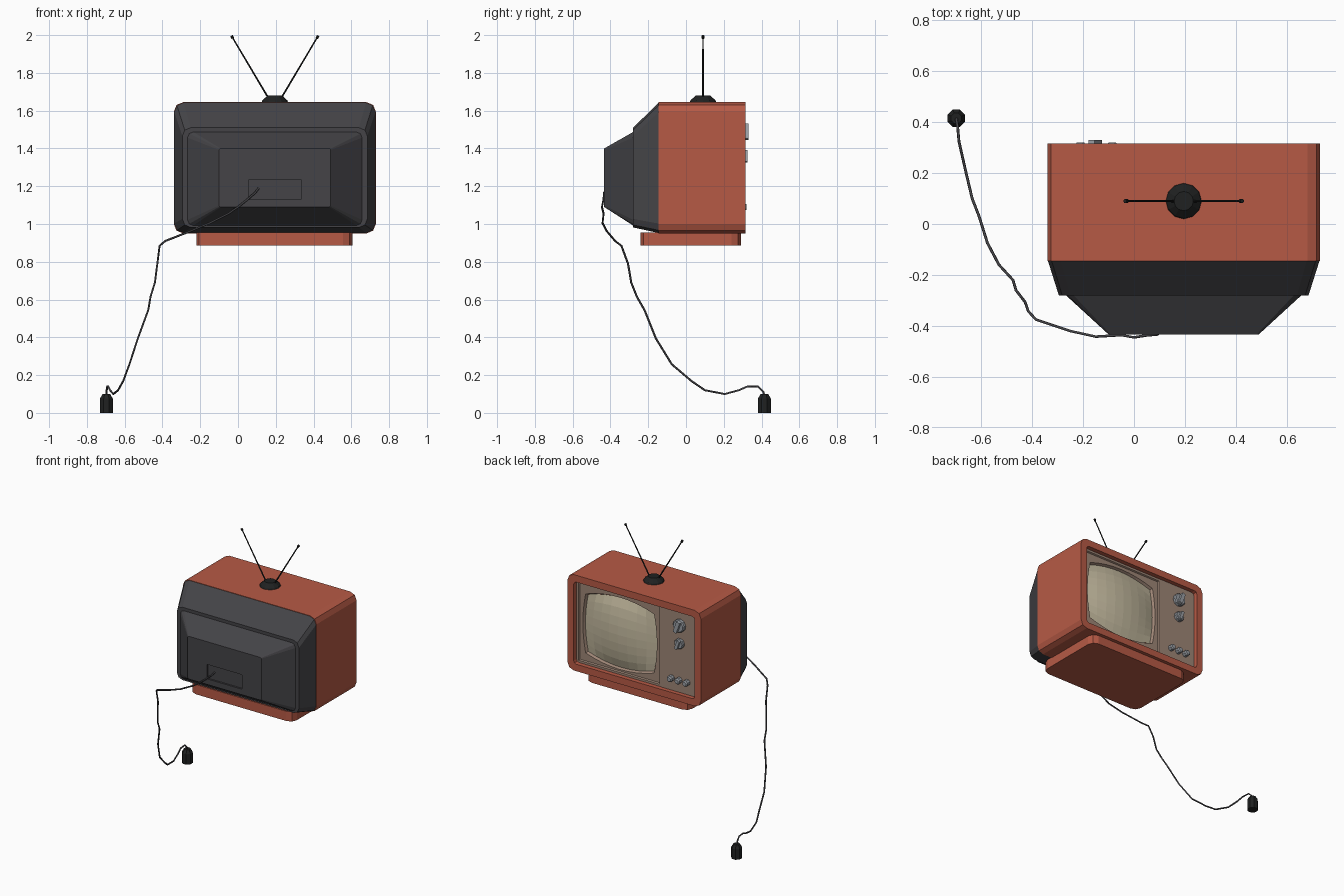
import bpy, bmesh, math
from mathutils import Vector

if "Cube" in bpy.data.objects:
    bpy.data.objects.remove(bpy.data.objects["Cube"])


def mat(name, r, g, b):
    m = bpy.data.materials.new(name)
    m.diffuse_color = (r, g, b, 1)
    m.use_nodes = True
    m.node_tree.nodes["Principled BSDF"].inputs["Base Color"].default_value = m.diffuse_color
    return m


RED = mat("brick_red", 0.47, 0.102, 0.06)
GREY = mat("charcoal", 0.058, 0.057, 0.063)
BLACK = mat("black", 0.014, 0.015, 0.015)
TAN = mat("taupe", 0.34, 0.235, 0.18)
GLASS = mat("cream_glass", 0.54, 0.48, 0.34)
METAL = mat("knob_grey", 0.32, 0.34, 0.37)


def finish(name, bm, material, face_y=False):
    bmesh.ops.remove_doubles(bm, verts=bm.verts, dist=1e-5)
    bmesh.ops.recalc_face_normals(bm, faces=bm.faces)
    bm.normal_update()
    if face_y and sum(f.normal.y * f.calc_area() for f in bm.faces) < 0:
        bmesh.ops.reverse_faces(bm, faces=bm.faces)
    me = bpy.data.meshes.new(name)
    bm.to_mesh(me)
    bm.free()
    me.materials.append(material)
    ob = bpy.data.objects.new(name, me)
    bpy.context.collection.objects.link(ob)
    return ob


def loft(name, rings, material, caps=True, face_y=False):
    """Join rings of equal point count into a skin."""
    bm = bmesh.new()
    rows = [[bm.verts.new(p) for p in r] for r in rings]
    n = len(rows[0])
    for a, b in zip(rows, rows[1:]):
        for i in range(n):
            j = (i + 1) % n
            bm.faces.new((a[i], a[j], b[j], b[i]))
    if caps:
        bm.faces.new(rows[0])
        bm.faces.new(rows[-1])
    return finish(name, bm, material, face_y)


def rrect(x0, x1, z0, z1, r, seg=2):
    """Rounded rectangle as 2D points."""
    pts = []
    for cx, cz, a0 in ((x1 - r, z1 - r, 0), (x0 + r, z1 - r, 90),
                       (x0 + r, z0 + r, 180), (x1 - r, z0 + r, 270)):
        for k in range(seg + 1):
            a = math.radians(a0 + 90 * k / seg)
            pts.append((cx + r * math.cos(a), cz + r * math.sin(a)))
    return pts


def at_y(y, *rect):
    return [(a, y, b) for a, b in rrect(*rect)]


def lathe(name, start, axis, profile, sides, material):
    """Round part: profile is (distance along axis, radius)."""
    axis = Vector(axis).normalized()
    u = axis.orthogonal().normalized()
    v = axis.cross(u)
    rings = []
    for d, r in profile:
        c = Vector(start) + axis * d
        rings.append([c + r * (u * math.cos(t) + v * math.sin(t))
                      for t in (2 * math.pi * (k + 0.5) / sides for k in range(sides))])
    return loft(name, rings, material)


# Cabinet with recessed front
CAB = (-0.34, 0.73, 0.95, 1.645, 0.05)
HOLE = (-0.29, 0.68, 1.0, 1.595, 0.02)
loft("cabinet", [at_y(-0.145, *CAB), at_y(0.315, *CAB),
                 at_y(0.315, *HOLE), at_y(0.24, *HOLE)], RED)

# Stepped rear housing with a recessed socket
SOCKET = (0.055, 0.335, 1.13, 1.235, 0.004)
loft("rear_housing", [
    at_y(-0.144, -0.338, 0.728, 0.952, 1.643, 0.05),
    at_y(-0.28, -0.295, 0.685, 0.982, 1.51, 0.045),
    at_y(-0.28, -0.267, 0.657, 0.992, 1.487, 0.03),
    at_y(-0.433, -0.10, 0.49, 1.09, 1.40, 0.008),
    at_y(-0.433, *SOCKET), at_y(-0.42, *SOCKET)], GREY)

# Plinth
plan = rrect(-0.22, 0.605, -0.24, 0.29, 0.05)
loft("plinth", [[(x, y, z) for x, y in plan] for z in (0.885, 0.955)], RED)

# Screen: bulged grid whose edges bow outwards
CX, CZ, N = 0.34, 1.292, 8


def bowed(s, t, k=1.0):
    return (CX + k * s * (0.287 - 0.022 * t * t),
            CZ + k * t * (0.252 - 0.045 * s * s))


bm = bmesh.new()
grid = []
for i in range(N + 1):
    row = []
    for j in range(N + 1):
        s, t = 2 * i / N - 1, 2 * j / N - 1
        x, z = bowed(s, t)
        row.append(bm.verts.new((x, 0.255 + 0.042 * (1 - s * s) * (1 - t * t) ** 0.8, z)))
    grid.append(row)
for i in range(N):
    for j in range(N):
        bm.faces.new((grid[i][j], grid[i + 1][j], grid[i + 1][j + 1], grid[i][j + 1]))
finish("screen", bm, GLASS, face_y=True)

# Screen surround: rectangle stepping in to the bowed outline
q = [2 * k / N - 1 for k in range(N)]
edge = ([(s, -1) for s in q] + [(1, t) for t in q]
        + [(-s, 1) for s in q] + [(-1, -t) for t in q])


def rect_ring(w, h, y):
    return [(CX + s * w, y, 1.2975 + t * h) for s, t in edge]


def bow_ring(k, y):
    out = []
    for s, t in edge:
        x, z = bowed(s, t, k)
        out.append((x, y, z))
    return out


loft("screen_surround", [rect_ring(0.34, 0.2975, 0.282), rect_ring(0.325, 0.282, 0.282),
                         rect_ring(0.32, 0.277, 0.272), bow_ring(1.035, 0.272),
                         bow_ring(1.0, 0.254)], TAN, caps=False, face_y=True)

# Control panel
loft("control_panel", [at_y(0.238, -0.291, 0.0, 0.999, 1.596, 0.004),
                       at_y(0.284, -0.291, 0.0, 0.999, 1.596, 0.004)], TAN)

# Dials with grip bars, and push buttons
for name, z, r, top in (("channel_dial", 1.488, 0.046, 0.33), ("volume_dial", 1.358, 0.036, 0.325)):
    h = top - 0.28
    lathe(name, (-0.152, 0.28, z), (0, 1, 0),
          [(0, r), (h * 0.45, r), (h * 0.6, r * 0.85)], 10, METAL)
    w = r * 0.3
    bar = rrect(-w, w, -r * 0.92, r * 0.92, 0.004)
    a = math.radians(20)
    bar = [(x * math.cos(a) - y * math.sin(a), x * math.sin(a) + y * math.cos(a)) for x, y in bar]
    loft(name + "_grip", [[(-0.152 + x, y, z + zz) for x, zz in bar] for y in (0.29, top)], METAL)
for i in range(3):
    lathe(f"push_button_{i + 1}", (-0.085 - 0.0625 * i, 0.28, 1.09), (0, 1, 0),
          [(0, 0.022), (0.032, 0.022), (0.04, 0.015)], 8, METAL)

# Aerial base, rods and tips
lathe("aerial_base", (0.195, 0.09, 1.643), (0, 0, 1),
      [(0, 0.071), (0.012, 0.066), (0.037, 0.038)], 12, BLACK)
for side, label in ((-1, "left"), (1, "right")):
    a = Vector((0.195 + side * 0.03, 0.09, 1.66))
    b = Vector((0.195 + side * 0.23, 0.09, 1.997))
    d = (b - a).length
    lathe(f"aerial_rod_{label}", a, b - a,
          [(0, 0.005), (d - 0.016, 0.004), (d - 0.016, 0.008), (d, 0.008)], 8, BLACK)

# Power cord
path = [(0.11, -0.42, 1.19), (0.09, -0.434, 1.165), (0.05, -0.437, 1.13), (0.0, -0.445, 1.09),
        (-0.05, -0.436, 1.055), (-0.15, -0.442, 1.005), (-0.25, -0.42, 0.963),
        (-0.385, -0.375, 0.91), (-0.415, -0.342, 0.885), (-0.427, -0.307, 0.79),
        (-0.44, -0.29, 0.69), (-0.463, -0.26, 0.615), (-0.475, -0.22, 0.545),
        (-0.53, -0.16, 0.395), (-0.575, -0.075, 0.257), (-0.608, 0.03, 0.168),
        (-0.635, 0.10, 0.12), (-0.66, 0.205, 0.10), (-0.677, 0.28, 0.12),
        (-0.687, 0.325, 0.14), (-0.692, 0.38, 0.14), (-0.697, 0.41, 0.11), (-0.697, 0.415, 0.09)]
cu = bpy.data.curves.new("power_cord", 'CURVE')
cu.dimensions = '3D'
cu.bevel_depth = 0.0055
cu.bevel_resolution = 1
sp = cu.splines.new('POLY')
sp.points.add(len(path) - 1)
for p, c in zip(sp.points, path):
    p.co = (*c, 1)
cu.materials.append(GREY)
cord = bpy.data.objects.new("power_cord", cu)
bpy.context.collection.objects.link(cord)
bpy.context.view_layer.objects.active = cord
cord.select_set(True)
bpy.ops.object.convert(target='MESH')

# Plug
lathe("plug", (-0.697, 0.415, 0), (0, 0, 1),
      [(0, 0.037), (0.075, 0.037), (0.1, 0.022)], 8, BLACK)
